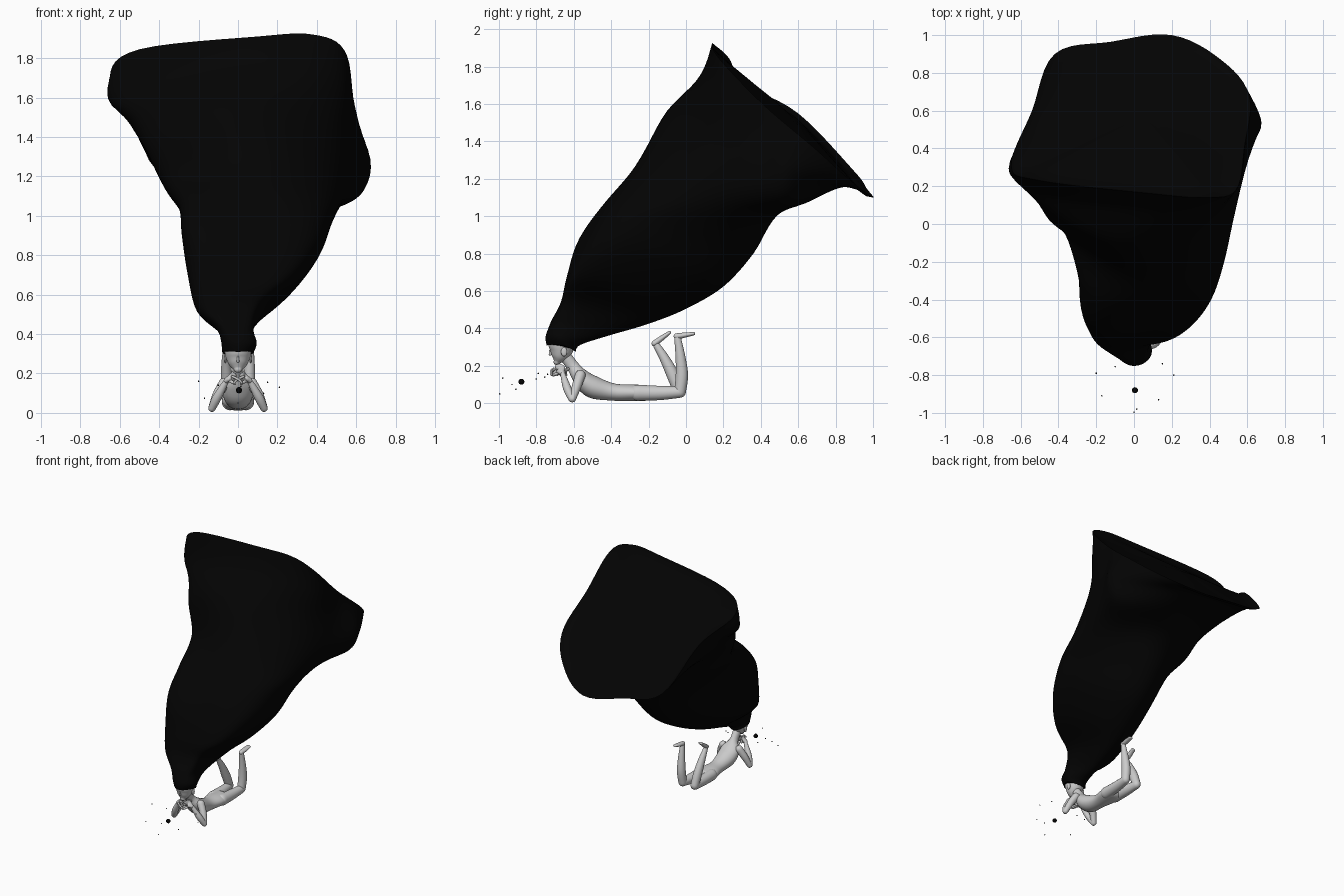
import bpy, bmesh, math
from mathutils import Vector as V

black = bpy.data.materials.new("black")
black.diffuse_color = (0.001, 0.001, 0.001, 1)


def spline(pts, n, closed=False):
    """Smooth curve through points, n samples per span."""
    m = len(pts)
    a = 2 * math.pi / m
    c = a / (2 * math.sin(a)) if closed else 0.5
    def tan(i):
        if closed:
            return (pts[(i + 1) % m] - pts[i - 1]) * c
        return (pts[min(i + 1, m - 1)] - pts[max(i - 1, 0)]) * c
    out = []
    for i in range(m if closed else m - 1):
        p, q, tp, tq = pts[i], pts[(i + 1) % m], tan(i), tan((i + 1) % m)
        for k in range(n):
            t = k / n
            out.append(p * (2*t**3 - 3*t**2 + 1) + tp * (t**3 - 2*t**2 + t)
                       + q * (3*t**2 - 2*t**3) + tq * (t**3 - t**2))
    return out if closed else out + [pts[-1]]


def loft(name, rings, mat=None):
    bm = bmesh.new()
    rows = [[bm.verts.new(p) for p in r] for r in rings]
    n = len(rows[0])
    for a, b in zip(rows, rows[1:]):
        for i in range(n):
            j = (i + 1) % n
            bm.faces.new((a[i], a[j], b[j], b[i]))
    bm.faces.new(rows[0])
    bm.faces.new(rows[-1])
    bmesh.ops.recalc_face_normals(bm, faces=bm.faces)
    me = bpy.data.meshes.new(name)
    bm.to_mesh(me)
    bm.free()
    ob = bpy.data.objects.new(name, me)
    bpy.context.collection.objects.link(ob)
    if mat:
        me.materials.append(mat)
    bpy.ops.object.select_all(action='DESELECT')
    ob.select_set(True)
    bpy.context.view_layer.objects.active = ob
    bpy.ops.object.shade_smooth_by_angle(angle=math.radians(50))
    return ob


def limb(name, stations, sides=20, n=5):
    """Rounded tapering tube: stations are (x, y, z, half width, half depth)."""
    st = spline([V(s) for s in stations], n)
    pos = [V(s[:3]) for s in st]
    def ring(p, t, a, b):
        s = (V((1, 0, 0)) - t * t.x).normalized()
        u = t.cross(s)
        return [p + s * a * math.cos(w) + u * b * math.sin(w)
                for w in (2 * math.pi * k / sides for k in range(sides))]
    rings = []
    last = len(st) - 1
    ends = [(math.sin(w), math.cos(w)) for w in (0.35, 0.7, 1.05, 1.3, 1.52)]
    for i, s in enumerate(st):
        t = (pos[min(i + 1, last)] - pos[max(i - 1, 0)]).normalized()
        a, b = s[3], s[4]
        r = min(a, b)
        if i == 0:
            rings += [ring(pos[i] - t * r * o, t, a * k, b * k) for o, k in reversed(ends)]
        rings.append(ring(pos[i], t, a, b))
        if i == last:
            rings += [ring(pos[i] + t * r * o, t, a * k, b * k) for o, k in ends]
    return loft(name, rings)


def ball(name, loc, r, mat=None, scale=(1, 1, 1), seg=16):
    bpy.ops.mesh.primitive_uv_sphere_add(segments=seg, ring_count=seg // 2, radius=r, location=loc)
    ob = bpy.context.object
    ob.name = name
    ob.scale = scale
    bpy.ops.object.shade_smooth()
    if mat:
        ob.data.materials.append(mat)


# hair: lower cross-sections by front, right, back, left points; upper ones by eight
lower = [
    [(0, -.745, .31), (.08, -.66, .31), (0, -.59, .275), (-.08, -.66, .31)],
    [(0, -.75, .36), (.095, -.67, .355), (0, -.565, .312), (-.085, -.67, .36)],
    [(0, -.72, .43), (.08, -.62, .43), (0, -.42, .36), (-.11, -.65, .43)],
    [(0, -.66, .54), (.13, -.52, .53), (.02, -.2, .425), (-.21, -.57, .52)],
    [(.03, -.635, .66), (.30, -.45, .67), (.05, 0, .505), (-.255, -.48, .70)],
    [(.05, -.57, .84), (.42, -.32, .83), (.08, .2, .625), (-.285, -.38, .90)],
    [(.05, -.43, 1.07), (.48, -.17, .99), (.1, .36, .80), (-.30, -.20, 1.04)],
]
upper = [
    [(.05, -.27, 1.27), (.38, -.17, 1.215), (.53, .05, 1.10), (.43, .36, 1.0),
     (.12, .49, 1.01), (-.22, .32, 1.05), (-.375, .01, 1.15), (-.25, -.15, 1.24)],
    [(.05, -.1, 1.56), (.44, .05, 1.46), (.595, .32, 1.30), (.60, .53, 1.09),
     (.2, .68, 1.10), (-.26, .46, 1.21), (-.48, .11, 1.36), (-.32, -.03, 1.5)],
    [(.08, .08, 1.75), (.5, .14, 1.69), (.595, .41, 1.46), (.645, .6, 1.22),
     (.18, .87, 1.16), (-.36, .76, 1.28), (-.56, .42, 1.49), (-.59, .2, 1.61)],
]
rim = [(.1, .16, 1.91), (.38, .14, 1.92), (.54, .18, 1.84), (.585, .41, 1.60),
       (.61, .68, 1.37), (.46, .87, 1.20), (.2, 1.0, 1.1), (-.12, .965, 1.15),
       (-.42, .9, 1.24), (-.54, .6, 1.55), (-.65, .31, 1.71), (-.5, .23, 1.845)]
rings = [spline([V(p) for p in s], 18, True) for s in lower]
rings += [spline([V(p) for p in s], 9, True) for s in upper]
rim_ring = spline([V(p) for p in rim], 6, True)
rings.append(rim_ring)
columns = [spline([r[i] for r in rings], 6) for i in range(72)]
hair = [list(r) for r in zip(*columns)]
# shallow lid filling the flared rim
mid = V((.05, .57, 1.53))
lift = V((0, .69, .72))
for s, h in ((.95, -.02), (.8, -.02), (.5, -.01), (.25, 0), (.02, 0)):
    hair.append([mid + (p - mid) * s + lift * h for p in rim_ring])
loft("hair", hair, black)

# head, ears and nose
limb("head", [(0, -.690, .222, .022, .018), (0, -.680, .245, .045, .042),
              (0, -.669, .28, .061, .062), (0, -.665, .32, .069, .072),
              (0, -.665, .35, .06, .065)], 28)
limb("nose", [(0, -.727, .283, .005, .005), (0, -.726, .262, .007, .008)], 12)

# torso with neck
limb("torso", [(0, -.64, .245, .03, .032), (0, -.60, .19, .031, .034),
               (0, -.562, .14, .07, .046), (0, -.50, .088, .074, .06),
               (0, -.39, .06, .058, .046), (0, -.29, .056, .077, .045),
               (0, -.22, .055, .08, .042)], 28)

for side, sx in (("right", 1), ("left", -1)):
    ball(side + "_ear", (sx * .064, -.652, .275), .022, None, (.35, .75, 1.1))
    # arms propped on the elbows
    limb(side + "_upper_arm", [(sx * .07, -.565, .15, .028, .028),
                               (sx * .105, -.585, .09, .025, .025),
                               (sx * .132, -.607, .024, .019, .019)])
    limb(side + "_forearm", [(sx * .132, -.61, .024, .019, .019),
                             (sx * .105, -.635, .08, .023, .022),
                             (sx * .06, -.66, .16, .014, .013)])
    limb(side + "_palm", [(sx * .058, -.665, .165, .014, .016),
                          (sx * .035, -.672, .18, .013, .03),
                          (sx * .018, -.678, .177, .012, .034)])
    # curled fingers under the chin
    for k in range(4):
        y = -.715 + .024 * k + sx * .004
        limb(side + "_finger", [(sx * .028, y + .01, .184, .0065, .0065),
                                (sx * .008, y, .175, .0065, .0065),
                                (-sx * .012, y - .003, .162, .006, .006),
                                (-sx * .02, y, .15, .005, .005)], 10, 3)
    limb(side + "_thumb", [(sx * .045, -.67, .165, .009, .009),
                           (sx * .028, -.70, .155, .008, .008),
                           (sx * .015, -.71, .148, .006, .006)], 10, 3)
    limb(side + "_thigh", [(sx * .04, -.26, .056, .042, .043),
                           (sx * .044, -.14, .055, .038, .038),
                           (sx * .052, -.035, .06, .03, .031)])

# one shin upright, the other leaning forward
limb("right_shin", [(.052, -.032, .06, .03, .031), (.056, -.022, .15, .031, .033),
                    (.06, -.03, .25, .025, .026), (.062, -.045, .35, .016, .018)])
limb("right_foot", [(.062, -.05, .358, .017, .016), (.064, -.01, .364, .02, .014),
                    (.066, .04, .372, .018, .009)])
limb("left_shin", [(-.052, -.035, .062, .03, .031), (-.056, -.07, .15, .031, .033),
                   (-.06, -.115, .24, .025, .026), (-.062, -.158, .31, .016, .018)])
limb("left_foot", [(-.062, -.168, .32, .017, .016), (-.064, -.13, .348, .02, .014),
                   (-.066, -.088, .378, .018, .009)])

# floating ball with tiny specks around it
ball("floating_ball", (.005, -.88, .115), .016, black)
for p in [(-.2, -.79, .16), (-.17, -.91, .075), (.015, -.98, .135), (0, -.996, .05),
          (.13, -.93, .1), (.21, -.8, .13), (.15, -.74, .155), (-.1, -.755, .14)]:
    ball("speck", p, .004, black, seg=8)
